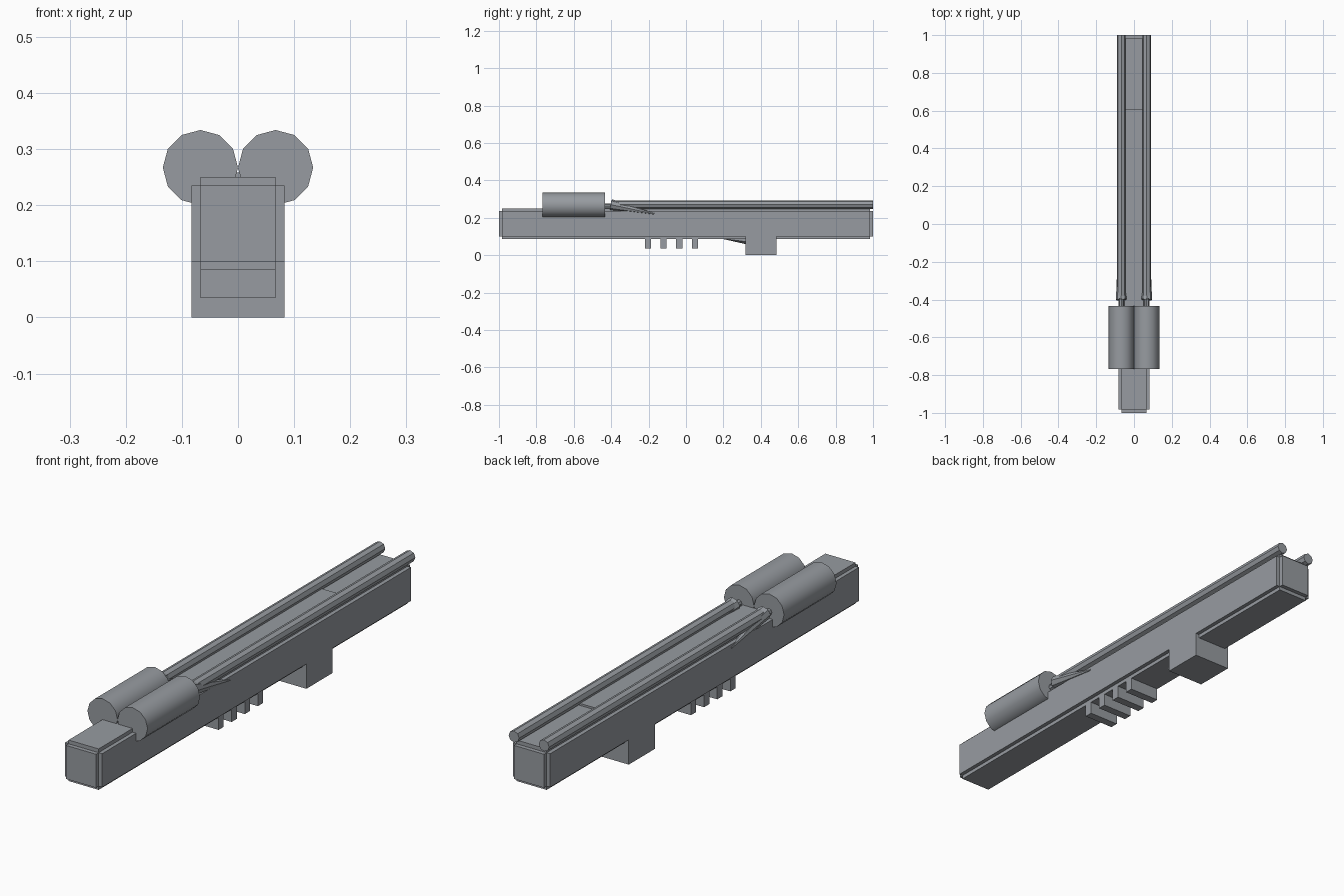
import bpy
from mathutils import Vector

if "Cube" in bpy.data.objects:
    bpy.data.objects.remove(bpy.data.objects["Cube"])

# Dark gunmetal finish shared by every part
metal = bpy.data.materials.new("dark_metal")
metal.diffuse_color = (.31, .33, .355, 1)
metal.use_nodes = True
metal.node_tree.nodes["Principled BSDF"].inputs["Base Color"].default_value = metal.diffuse_color


def box(name, x, y, z):
    """Box from (min, max) ranges on each axis."""
    bpy.ops.mesh.primitive_cube_add(size=1, location=[sum(r) / 2 for r in (x, y, z)])
    ob = bpy.context.object
    ob.name = name
    ob.scale = [r[1] - r[0] for r in (x, y, z)]
    bpy.ops.object.transform_apply(location=False, rotation=False, scale=True)
    ob.data.materials.append(metal)
    return ob


def tube(name, a, b, r1, r2, sides):
    """Straight, optionally tapered, faceted tube from point a to point b."""
    a, b = Vector(a), Vector(b)
    bpy.ops.mesh.primitive_cone_add(vertices=sides, radius1=r1, radius2=r2,
                                    depth=(b - a).length, location=(a + b) / 2)
    ob = bpy.context.object
    ob.name = name
    ob.rotation_euler = (b - a).to_track_quat('Z', 'Y').to_euler()
    ob.data.materials.append(metal)
    return ob


# Stepped body: three overlapping blocks leave a notch along every edge
box("body_wide", (-.083, .083), (-.983, .983), (.1, .235))
box("body_tall", (-.067, .067), (-.983, .983), (.085, .25))
box("body_long", (-.067, .067), (-1, 1), (.1, .235))

# Raised plate between the rails
box("top_plate", (-.05, .05), (-.44, .605), (.24, .258))

# Twin tanks, feed pipes, rails and slanted braces
for side, s in (("left", -1), ("right", 1)):
    x = s * .067
    tank = tube(side + "_tank", (x, -.767, .267), (x, -.433, .267), .067, .067, 12)
    bpy.context.view_layer.objects.active = tank
    bpy.ops.object.shade_smooth_by_angle(angle=.6)
    tube(side + "_feed_pipe", (x, -.45, .262), (x, -.38, .262), .013, .013, 8)
    tube(side + "_rail", (x, -.4, .27), (x, 1, .27), .0233, .0233, 8)
    tube(side + "_brace", (x, -.4, .27), (s * .082, -.17, .221), .029, .004, 8)

# Grip block under the body with a small pointed fairing
box("fore_grip", (-.083, .083), (.317, .483), (0, .11))
tube("grip_fairing", (0, .325, .085), (0, .19, .09), .027, .002, 6)

# Row of teeth under the body
for i in range(4):
    y = -.203 + i * .0835
    box("under_tooth", (-.067, .067), (y - .0165, y + .0165), (.035, .1))
